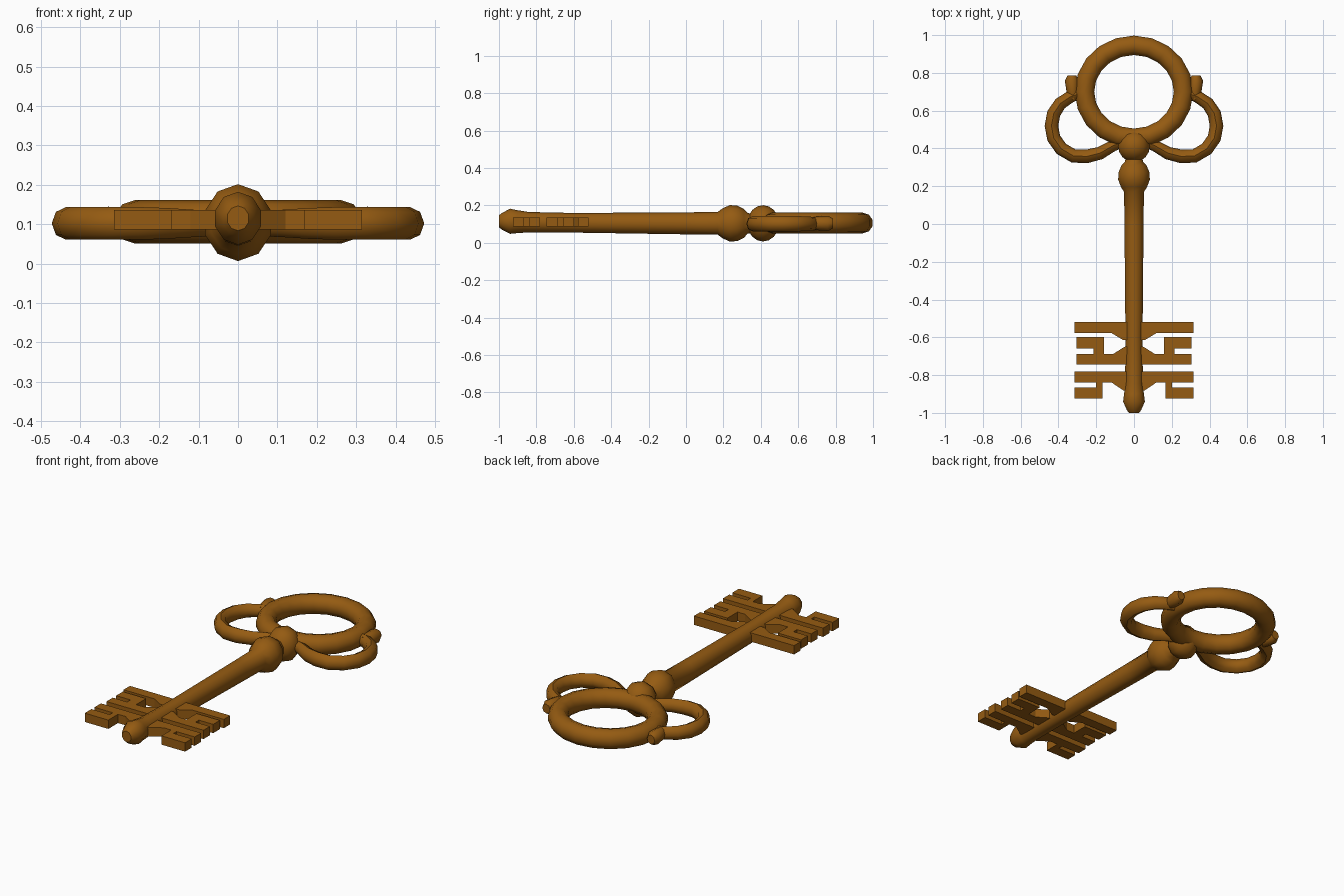
import bpy, bmesh, math
from mathutils import Vector

if "Cube" in bpy.data.objects:
    bpy.data.objects.remove(bpy.data.objects["Cube"])

mat = bpy.data.materials.new("aged_bronze")
mat.diffuse_color = (0.30, 0.105, 0.006, 1)
mat.use_nodes = True
mat.node_tree.nodes["Principled BSDF"].inputs["Base Color"].default_value = mat.diffuse_color
Z = 0.104


def finish(name, bm, smooth=True, mirror=False):
    bmesh.ops.recalc_face_normals(bm, faces=bm.faces)
    me = bpy.data.meshes.new(name)
    bm.to_mesh(me)
    bm.free()
    me.materials.append(mat)
    ob = bpy.data.objects.new(name, me)
    bpy.context.collection.objects.link(ob)
    if mirror:
        ob.modifiers.new("mirror", 'MIRROR')
    if smooth:
        bpy.ops.object.select_all(action='DESELECT')
        ob.select_set(True)
        bpy.context.view_layer.objects.active = ob
        bpy.ops.object.shade_smooth_by_angle(angle=math.radians(50))
    return ob


def tube(name, path, sides=10, closed=False, mirror=False):
    """Sweep an oval along path points (x, y, z, half width, half height)."""
    bm = bmesh.new()
    n = len(path)
    rings = []
    for i, (x, y, z, rw, rh) in enumerate(path):
        a = path[(i - 1) % n] if closed else path[max(i - 1, 0)]
        b = path[(i + 1) % n] if closed else path[min(i + 1, n - 1)]
        t = Vector((b[0] - a[0], b[1] - a[1])).normalized()
        ring = []
        for k in range(sides):
            w = 2 * math.pi * k / sides + math.pi / 2
            c, s = rw * math.cos(w), rh * math.sin(w)
            ring.append(bm.verts.new((x - t.y * c, y + t.x * c, z + s)))
        rings.append(ring)
    for i in range(n if closed else n - 1):
        r, q = rings[i], rings[(i + 1) % n]
        for k in range(sides):
            m = (k + 1) % sides
            bm.faces.new((r[k], r[m], q[m], q[k]))
    if not closed:
        bm.faces.new(rings[0])
        bm.faces.new(rings[-1])
    return finish(name, bm, mirror=mirror)


def plate(name, outline, z0=0.086, z1=0.136):
    """Extrude a flat outline and mirror it to the other side."""
    bm = bmesh.new()
    f = bm.faces.new([bm.verts.new((x, y, z0)) for x, y in outline])
    ext = bmesh.ops.extrude_face_region(bm, geom=[f])
    bmesh.ops.translate(bm, vec=(0, 0, z1 - z0),
                        verts=[v for v in ext['geom'] if isinstance(v, bmesh.types.BMVert)])
    return finish(name, bm, smooth=False, mirror=True)


# Bow ring
N = 20
tube("bow_ring", [(0.262 * math.sin(2 * math.pi * i / N), 0.70 + 0.246 * math.cos(2 * math.pi * i / N),
                   Z + 0.002, 0.054, 0.055) for i in range(N)], sides=10, closed=True)

# Side loops and their curled ends
loop = [(0.04, 0.44, 0.028), (0.11, 0.415, 0.03), (0.18, 0.375, 0.034), (0.25, 0.358, 0.036),
        (0.32, 0.36, 0.036), (0.385, 0.398, 0.036), (0.425, 0.455, 0.036), (0.437, 0.52, 0.036),
        (0.425, 0.585, 0.036), (0.39, 0.638, 0.034), (0.335, 0.675, 0.032), (0.29, 0.69, 0.03)]
tube("side_loops", [(x, y, Z - 0.002, r, r * 1.15) for x, y, r in loop], sides=8, mirror=True)
curl = [(0.322, 0.66, 0.026), (0.324, 0.70, 0.033), (0.329, 0.76, 0.037), (0.329, 0.785, 0.024)]
tube("loop_curls", [(x, y, Z, r, r * 1.1) for x, y, r in curl], sides=8, mirror=True)

# Ball joining the bow to the shaft
tube("neck_ball", [(0, 0.412 - 0.085 * math.cos(a), Z, 0.088 * math.sin(a), 0.097 * math.sin(a))
                   for a in (math.pi * (i + 0.25) / 8.5 for i in range(9))], sides=10)

# Shaft with collar and rounded tip
shaft = [(-1.0, 0.03, 0.115), (-0.985, 0.042, 0.115), (-0.94, 0.064, 0.115), (-0.9, 0.058, 0.113),
         (-0.84, 0.052, 0.11), (-0.6, 0.05, 0.107), (0.0, 0.056, Z), (0.17, 0.058, Z),
         (0.195, 0.076, Z), (0.235, 0.093, Z), (0.275, 0.09, Z), (0.31, 0.073, Z),
         (0.33, 0.052, Z), (0.38, 0.048, Z)]
tube("shaft", [(0, y, z, r * 0.95, r * 1.05) for y, r, z in shaft], sides=10)

# Bit teeth, right half, mirrored
plate("upper_bit", [(0.02, -0.52), (0.315, -0.52), (0.315, -0.577), (0.12, -0.577),
                    (0.06, -0.613), (0.02, -0.613)])
plate("middle_bit", [(0.02, -0.648), (0.05, -0.65), (0.11, -0.688), (0.158, -0.688), (0.158, -0.598),
                     (0.305, -0.598), (0.305, -0.658), (0.215, -0.658), (0.215, -0.688),
                     (0.305, -0.688), (0.305, -0.745), (0.02, -0.745)])
plate("lower_bit", [(0.02, -0.78), (0.315, -0.78), (0.315, -0.838), (0.2, -0.838), (0.2, -0.865),
                    (0.315, -0.865), (0.315, -0.925), (0.167, -0.925), (0.167, -0.838),
                    (0.12, -0.838), (0.055, -0.882), (0.02, -0.882)])
